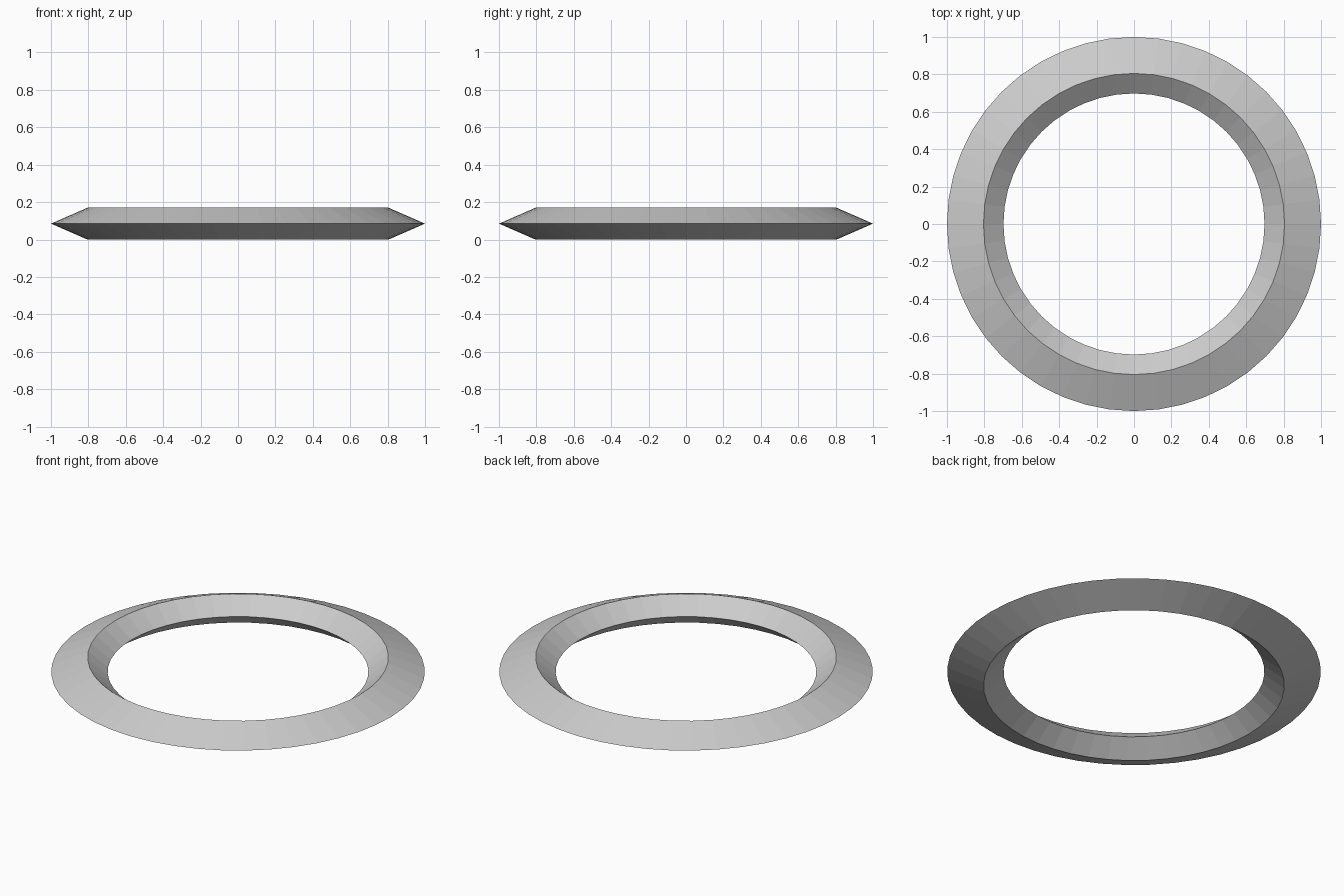
import bpy, bmesh
from math import cos, sin, tau

if "Cube" in bpy.data.objects:
    bpy.data.objects.remove(bpy.data.objects["Cube"])

SEGMENTS = 48
# Diamond cross-section: (radius, height)
PROFILE = [(1.0, 0.085), (0.805, 0.17), (0.698, 0.085), (0.805, 0.0)]

# Sweep the profile around the z axis
bm = bmesh.new()
rings = []
for i in range(SEGMENTS):
    a = tau * i / SEGMENTS
    rings.append([bm.verts.new((r * cos(a), r * sin(a), z)) for r, z in PROFILE])

n = len(PROFILE)
for i in range(SEGMENTS):
    cur, nxt = rings[i], rings[(i + 1) % SEGMENTS]
    for j in range(n):
        k = (j + 1) % n
        bm.faces.new((cur[j], nxt[j], nxt[k], cur[k]))
bmesh.ops.recalc_face_normals(bm, faces=bm.faces)

# Flat-faced bevelled ring
mesh = bpy.data.meshes.new("bevelled_ring")
bm.to_mesh(mesh)
bm.free()
ring = bpy.data.objects.new("bevelled_ring", mesh)
bpy.context.collection.objects.link(ring)
